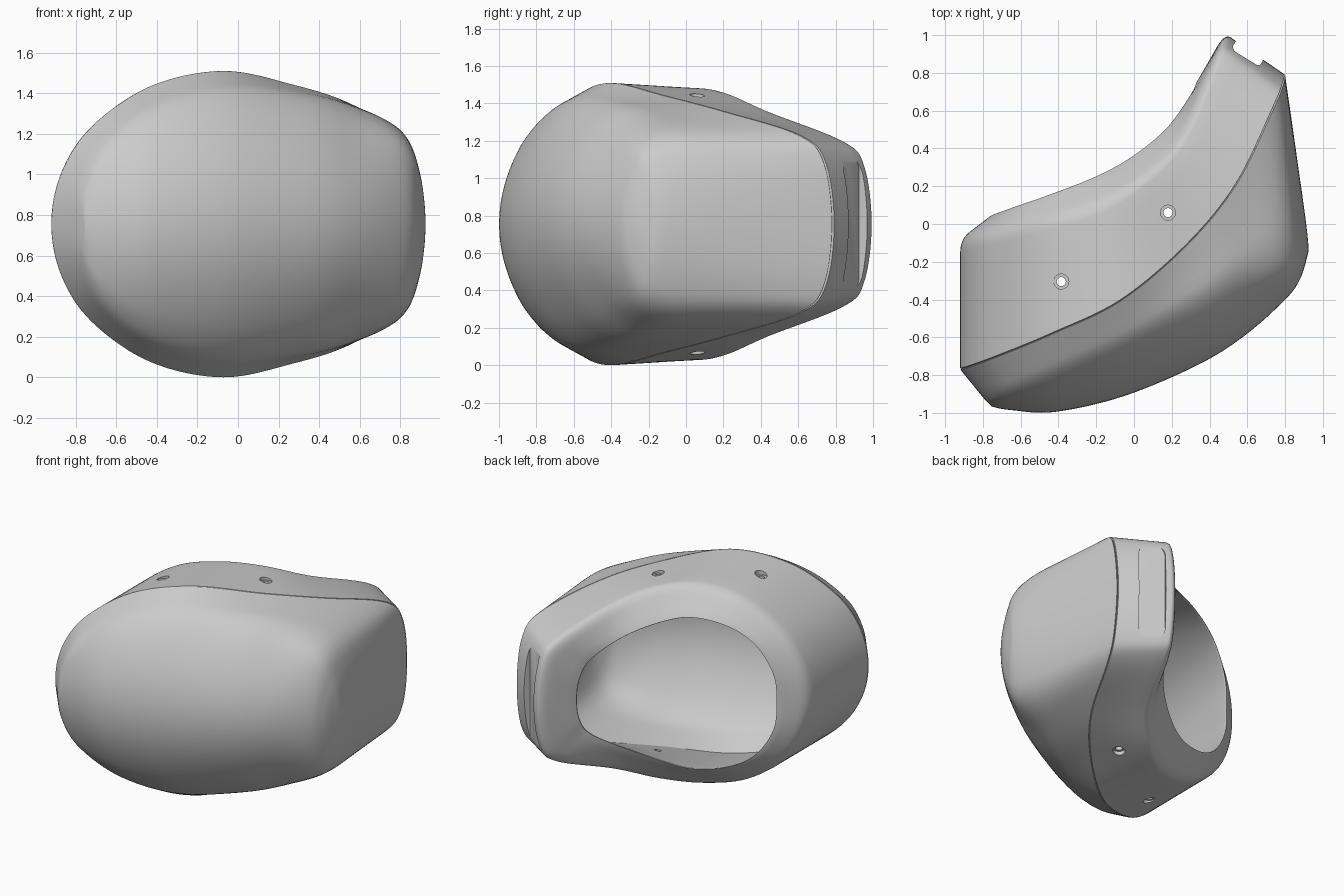
import bpy, bmesh, math
from mathutils import Vector

if "Cube" in bpy.data.objects:
    bpy.data.objects.remove(bpy.data.objects["Cube"])

ZC = 0.755

# Control rings: (x, y, half height) from the left tip over the top to the right end
SEAM = [(-.92, -.77, 0), (-.87, -.755, .255), (-.72, -.70, .482), (-.43, -.58, .68), (-.07, -.405, .755),
        (.28, -.11, .685), (.54, .21, .60), (.735, .61, .475), (.79, .745, .33), (.80, .79, 0)]
BACK = [(-.92, -.08, 0), (-.87, -.07, .255), (-.73, -.04, .47), (-.48, .02, .65), (-.2, .1, .72),
        (.04, .24, .70), (.25, .46, .60), (.42, .86, .44), (.465, .97, .31), (.48, 1.01, 0)]
OPENING = [(-.75, .05, 0), (-.73, .06, .2), (-.62, .10, .39), (-.45, .16, .50), (-.22, .25, .54),
           (-.03, .35, .49), (.16, .50, .39), (.29, .67, .26), (.325, .74, .14), (.335, .755, 0)]
SHOULDER = [(-.79, -.93, 0), (-.76, -.925, .2), (-.65, -.885, .39), (-.4, -.79, .56), (-.05, -.64, .645),
            (.33, -.44, .63), (.58, -.29, .575), (.81, -.21, .47), (.90, -.15, .29), (.93, -.12, 0)]
FRONT = [(-.76, -.96, 0), (-.74, -.97, 0), (-.65, -.985, 0), (-.42, -.995, 0), (-.05, -.91, 0),
         (.35, -.74, 0), (.6, -.58, 0), (.81, -.39, 0), (.88, -.29, 0), (.91, -.2, 0)]


def ring(ctrl, n=8):
    """Mirror the control points below mid height and smooth them into a closed loop."""
    top = [Vector(c) for c in ctrl]
    p = top + [Vector((q.x, q.y, -q.z)) for q in top[-2:0:-1]]
    out = []
    for i in range(len(p)):
        a, b, c, d = (p[(i + k) % len(p)] for k in (-1, 0, 1, 2))
        for s in range(n):
            t = s / n
            out.append(.5 * (2 * b + (c - a) * t + (2 * a - 5 * b + 4 * c - d) * t * t
                             + (3 * b - a - 3 * c + d) * t ** 3))
    return out


def mix(a, b, t):
    return [p.lerp(q, t) for p, q in zip(a, b)]


def span(a, b, n):
    return [mix(a, b, i / n) for i in range(n + 1)]


def corner(a, b, c, n=6):
    """Rounded transition from ring a to ring c around ring b."""
    return [mix(mix(a, b, i / n), mix(b, c, i / n), i / n) for i in range(n + 1)]


def shrink(r, centre, f):
    c = Vector((*centre, 0))
    return [c + (p - c) * f for p in r]


def dome(edge, mid, k0, n=10):
    """Rings from height factor k0 closing onto the mid line."""
    out = []
    for i in range(n + 1):
        k = k0 * (1 - i / n)
        r = mix(mid, edge, k * k)
        out.append([Vector((p.x, p.y, e.z * k)) for p, e in zip(r, edge)])
    return out


def to_object(name, bm):
    bmesh.ops.recalc_face_normals(bm, faces=bm.faces)
    me = bpy.data.meshes.new(name)
    bm.to_mesh(me)
    bm.free()
    ob = bpy.data.objects.new(name, me)
    bpy.context.collection.objects.link(ob)
    return ob


def loft(name, rings, wrap=False):
    bm = bmesh.new()
    vs = [[bm.verts.new((p.x, p.y, p.z + ZC)) for p in r] for r in rings]
    pairs = list(zip(vs, vs[1:])) + ([(vs[-1], vs[0])] if wrap else [])
    for a, b in pairs:
        for i in range(len(a)):
            j = (i + 1) % len(a)
            bm.faces.new((a[i], a[j], b[j], b[i]))
    bmesh.ops.remove_doubles(bm, verts=bm.verts, dist=.0004)
    return to_object(name, bm)


def activate(ob):
    bpy.ops.object.select_all(action='DESELECT')
    ob.select_set(True)
    bpy.context.view_layer.objects.active = ob


def cut(ob, cutter):
    cutter.hide_render = True
    m = ob.modifiers.new("cut", 'BOOLEAN')
    m.operation, m.solver, m.object = 'DIFFERENCE', 'EXACT', cutter
    activate(ob)
    bpy.ops.object.modifier_apply(modifier=m.name)
    bpy.data.objects.remove(cutter)


def prism(name, profile, offset):
    bm = bmesh.new()
    f = bm.faces.new([bm.verts.new(p) for p in profile])
    g = bmesh.ops.extrude_face_region(bm, geom=[f])
    bmesh.ops.translate(bm, vec=offset, verts=[v for v in g['geom'] if isinstance(v, bmesh.types.BMVert)])
    return to_object(name, bm)


def drill(x, y, z, r, depth):
    pts = [(x + r * math.cos(a), y + r * math.sin(a), z)
           for a in (i * math.tau / 24 for i in range(24))]
    return prism("hole_cutter", pts, Vector((0, 0, depth)))


WALL = .955
seam, back, opening, shoulder, front = map(ring, (SEAM, BACK, OPENING, SHOULDER, FRONT))
groove = shrink(seam, (-.1, -.42), .99)
inner_seam = shrink(seam, (-.1, -.42), WALL)
inner_shoulder = shrink(shoulder, (.03, -.3), WALL)
inner_front = shrink(front, (.03, -.3), WALL)

# Rear shell: band, rounded back edge, opening rim and inner wall
b0, b1 = mix(back, seam, .1), mix(back, opening, .3)
rim0, rim1 = mix(opening, back, .06), mix(opening, inner_seam, .03)
shell_rings = [inner_seam, groove] + span(mix(seam, back, .01), b0, 5)
shell_rings += corner(b0, back, b1)[1:] + span(b1, rim0, 3)[1:]
shell_rings += corner(rim0, opening, rim1, 3)[1:] + span(rim1, inner_seam, 6)[1:-1]
shell = loft("rear_shell", shell_rings, wrap=True)

# Front cover: sloped sides, soft shoulder, domed front, and its inner lining
s0 = mix(shoulder, seam, .3)
d = dome(shoulder, front, .8)
cover = loft("front_cover", [groove] + span(mix(seam, shoulder, .01), s0, 5)
             + corner(s0, shoulder, d[0])[1:] + d[1:])
s0 = mix(inner_shoulder, inner_seam, .3)
d = dome(inner_shoulder, inner_front, .8)
lining = loft("cover_lining", span(inner_seam, s0, 4)
              + corner(s0, inner_shoulder, d[0])[1:] + d[1:])

# Slot recess in the end face
n = Vector((.52, .85, 0)).normalized()
t = Vector((-n.y, n.x, 0))
base = Vector((.617, .927, ZC)) - n * .055
pts = []
for i in range(32):
    a = (i + .5) * math.tau / 32
    pts.append(base + t * .088 * math.cos(a)
               + Vector((0, 0, .085 * math.sin(a) + math.copysign(.275, math.sin(a)))))
cut(shell, prism("slot_cutter", pts, n * .3))

# Stepped screw holes through the top and bottom of the band
for x, y, h in ((.18, .06, .67), (-.385, -.305, .67)):
    cut(shell, drill(x, y, -.2, .024, 2))
    cut(shell, drill(x, y, ZC + h, .04, .3))
    cut(shell, drill(x, y, ZC - h, .04, -.3))

for ob in (shell, cover, lining):
    activate(ob)
    bpy.ops.object.shade_smooth_by_angle(angle=math.radians(35))
